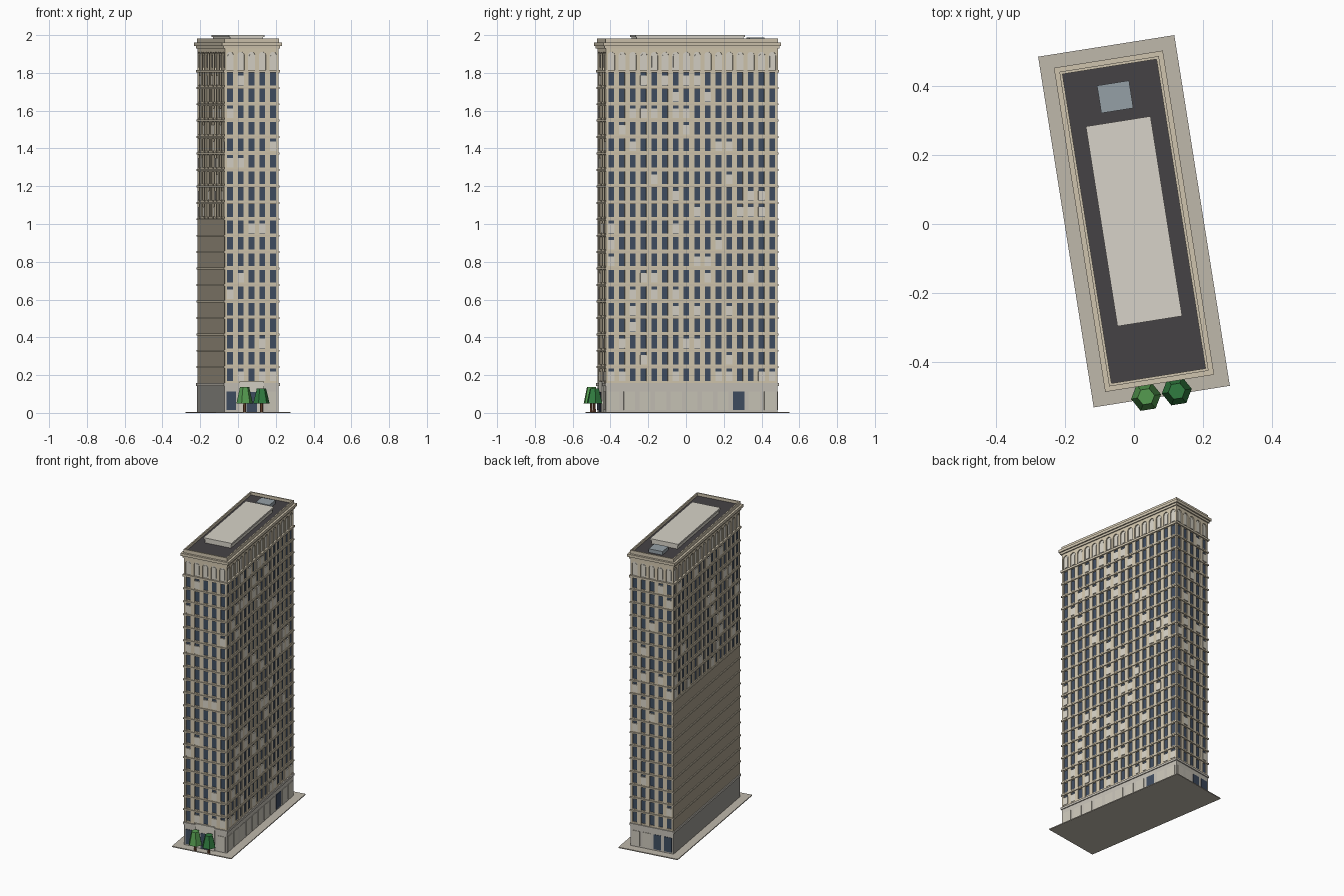
import bpy, bmesh, math, random
from mathutils import Matrix, Vector

if "Cube" in bpy.data.objects:
    bpy.data.objects.remove(bpy.data.objects["Cube"])

random.seed(4)
ROOT = Matrix.Translation((0, 0.008, 0)) @ Matrix.Rotation(math.radians(9), 4, 'Z')
W, L = 0.288, 0.92            # outer wall plan
REC = 0.006                   # window recess
Z0, FH, NF = 0.155, 0.087, 19  # first floor line, floor height, floor count
ZA = Z0 + FH * NF             # arcade base
parts = {}

COL = dict(stone=(.66, .58, .43), trim=(.62, .55, .42), glass=(.05, .075, .12), pale=(.68, .65, .57),
           base=(.56, .53, .47), panel=(.60, .57, .49), blank=(.40, .35, .26), grey=(.33, .32, .29),
           roof=(.06, .055, .06), house=(.68, .65, .58), sky=(.30, .35, .38), slab=(.52, .48, .41),
           leaf1=(.09, .33, .08), leaf2=(.03, .2, .05), bark=(.2, .08, .04))
MATS = {}
for k, c in COL.items():
    MATS[k] = bpy.data.materials.new(k)
    MATS[k].diffuse_color = (*c, 1)


def part(name, mat):
    if name not in parts:
        parts[name] = (bmesh.new(), mat)
    return parts[name][0]


def box(name, mat, x0, x1, y0, y1, z0, z1, frame=Matrix()):
    m = frame @ Matrix.Translation(((x0 + x1) / 2, (y0 + y1) / 2, (z0 + z1) / 2)) \
        @ Matrix.Diagonal((x1 - x0, y1 - y0, z1 - z0, 1))
    bmesh.ops.create_cube(part(name, mat), size=1, matrix=m)


def block(name, mat, w, l, z0, z1, cx=0, cy=0):
    box(name, mat, cx - w / 2, cx + w / 2, cy - l / 2, cy + l / 2, z0, z1)


def ring(name, mat, w, l, t, z0, z1):
    for s in (-1, 1):
        block(name, mat, t, l, z0, z1, s * (w - t) / 2)
        block(name, mat, w - 2 * t, t, z0, z1, 0, s * (l - t) / 2)


def prism(name, mat, pts, depth, frame):
    # extrude an x-z outline outwards from the wall
    bm = part(name, mat)
    f = bm.faces.new([bm.verts.new(frame @ Vector((x, 0, z))) for x, z in pts])
    r = bmesh.ops.extrude_face_region(bm, geom=[f])
    off = frame.to_3x3() @ Vector((0, -depth, 0))
    bmesh.ops.translate(bm, vec=off, verts=[v for v in r['geom'] if isinstance(v, bmesh.types.BMVert)])


def arch(cx, hw, zb, zs, n=8):
    return [(cx - hw, zb)] + [(cx - hw * math.cos(math.pi * i / n), zs + hw * math.sin(math.pi * i / n))
                              for i in range(n + 1)] + [(cx + hw, zb)]


# ground slab, core, roof
block("pavement", 'slab', 0.40, 1.03, 0, 0.006)
block("glass_core", 'glass', W - 2 * REC, L - 2 * REC, 0.14, ZA)
block("arcade_backing", 'pale', W - 2 * REC, L - 2 * REC, ZA, 1.93)
block("base_storey", 'base', W, L, 0.006, 0.145)
block("base_cornice", 'base', W + 0.012, L + 0.012, 0.143, 0.157)

# facades: angle about z, facade length, distance to core, bays
for ang, ln, d, n in ((0, W, L / 2, 5), (90, L, W / 2, 16), (180, W, L / 2, 5), (270, L, W / 2, 16)):
    F = Matrix.Rotation(math.radians(ang), 4, 'Z') @ Matrix.Translation((0, -d + REC, 0))
    p, h, pw = ln / n, ln / 2, 0.0135
    left = ang == 270
    first = 10 if left else 0
    zb = Z0 + first * FH
    # piers
    for i in range(n + 1):
        x = -h + i * p
        box("piers", 'stone', max(x - pw, -h), min(x + pw, h), -REC, 0.004, zb, ZA, F)
    # spandrels and blinds
    for f in range(first, NF):
        z = Z0 + f * FH
        box("spandrels", 'stone', -h, h, -REC + 0.001, 0.004, z, z + 0.013, F)
        box("spandrels", 'stone', -h, h, -REC + 0.001, 0.004, z + FH - 0.007, z + FH, F)
        for i in range(n):
            if random.random() < 0.16:
                x = -h + (i + .5) * p
                box("window_blinds", 'pale', x - .0175, x + .0175, -REC - 0.001, 0, z + 0.014, z + 0.064, F)
    # arcade wall with arched openings
    for i in range(n):
        x = -h + (i + .5) * p
        a = arch(x, 0.019, ZA, 1.892)
        prism("arcade", 'stone', [(x - p / 2, ZA), *a, (x + p / 2, ZA), (x + p / 2, 1.935), (x - p / 2, 1.935)],
              REC + 0.001, F)
        prism("arch_panels", 'pale', arch(x, 0.0125, ZA + 0.02, 1.888), 0.003, F)
    # blind party wall
    if left:
        box("party_wall", 'blank', -h, h, -REC, 0.004, Z0, zb, F)
        box("party_wall_base", 'grey', -h, h, -REC - 0.002, 0, 0.006, 0.143, F)
    # shopfronts
    k = {0: 0, 90: 11, 180: 4, 270: 0}[ang]
    dark = {90: (8,), 180: (2, 3)}.get(ang, ())
    for i in range(k):
        q = ln / k
        x = -h + (i + .5) * q
        nm, mt = ("doorways", 'glass') if i in dark else ("shop_panels", 'panel')
        box(nm, mt, x - q * .36, x + q * .36, -REC - 0.003, 0, 0.014, 0.112, F)
    if ang == 0:
        box("doorways", 'glass', -h + .01, -h + .06, -REC - .003, 0, .014, .112, F)
        box("shop_panels", 'panel', h - .06, h - .01, -REC - .003, 0, .014, .112, F)
        box("entrance_portal", 'pale', -.065, .065, -REC - .008, 0, .006, .165, F)
        box("entrance_door", 'glass', -.028, .028, -REC - .01, 0, .006, .11, F)

# floor bands all round
for f in range(1, NF):
    z = Z0 + f * FH
    ring("floor_bands", 'trim', W + 0.010, L + 0.010, 0.011, z - 0.005, z + 0.005)
ring("arcade_sill", 'trim', W + 0.014, L + 0.014, 0.013, ZA - 0.006, ZA + 0.008)

# cornice, parapet, roof
block("cornice_lower", 'trim', W + 0.016, L + 0.016, 1.928, 1.942)
block("cornice_upper", 'trim', W + 0.032, L + 0.032, 1.942, 1.96)
ring("parapet", 'trim', W + 0.004, L + 0.004, 0.008, 1.96, 1.983)
block("roof_deck", 'roof', W - 0.01, L - 0.01, 1.955, 1.964)
block("penthouse", 'house', 0.176, 0.573, 1.96, 1.989)
block("penthouse_cap", 'house', 0.19, 0.587, 1.989, 2.0)
block("roof_hatch", 'sky', 0.094, 0.081, 1.96, 1.988, 0.0025, 0.365)

for name, (bm, mat) in parts.items():
    bmesh.ops.recalc_face_normals(bm, faces=bm.faces)
    bm.transform(ROOT)
    me = bpy.data.meshes.new(name)
    bm.to_mesh(me)
    bm.free()
    me.materials.append(MATS[mat])
    bpy.context.collection.objects.link(bpy.data.objects.new(name, me))


# street trees
def cone(name, mat, x, y, r1, r2, z0, z1, n=6):
    bpy.ops.mesh.primitive_cone_add(vertices=n, radius1=r1, radius2=r2, depth=z1 - z0,
                                    location=(x, y, (z0 + z1) / 2), rotation=(0, 0, math.radians(39)))
    o = bpy.context.object
    o.name = name
    o.data.materials.append(MATS[mat])


for i, (x, y, top, mat) in enumerate(((0.035, -0.501, 0.136, 'leaf1'), (0.124, -0.485, 0.128, 'leaf2'))):
    cone(f"tree_trunk_{i}", 'bark', x, y, 0.008, 0.007, 0.005, 0.06)
    cone(f"tree_crown_{i}", mat, x, y, 0.044, 0.025, 0.05, top)

for m in bpy.data.materials:
    if m.users and not m.is_grease_pencil:
        m.use_nodes = True
        m.node_tree.nodes["Principled BSDF"].inputs["Base Color"].default_value = m.diffuse_color
